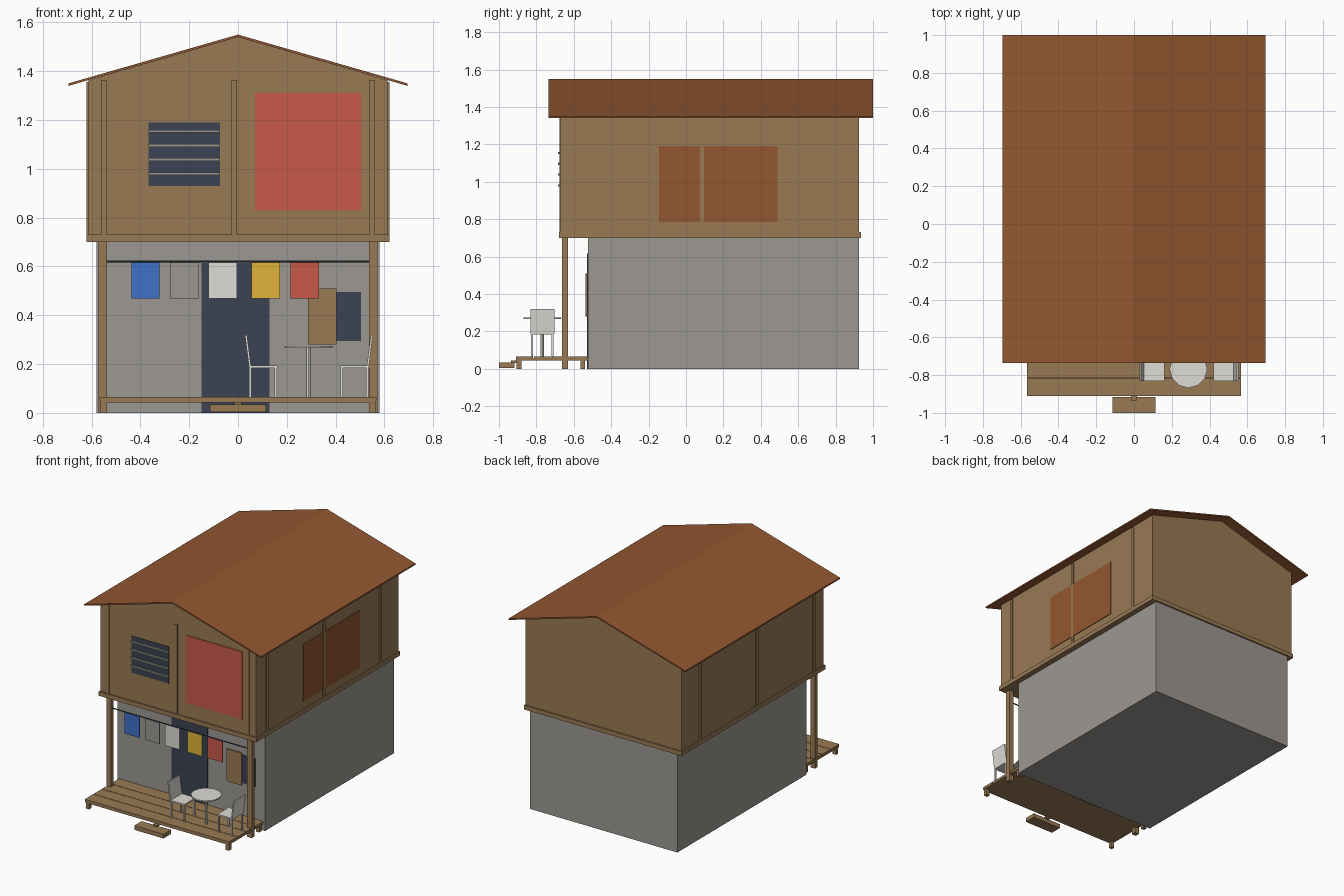
import bpy, bmesh, math
from mathutils import Matrix, Vector

if "Cube" in bpy.data.objects:
    bpy.data.objects.remove(bpy.data.objects["Cube"])


def material(name, hex_code):
    """Flat material from an sRGB hex colour."""
    rgb = [int(hex_code[i:i + 2], 16) / 255 for i in (0, 2, 4)]
    lin = [((c + 0.055) / 1.055) ** 2.4 for c in rgb] + [1]
    mat = bpy.data.materials.new(name)
    mat.use_nodes = True
    mat.diffuse_color = lin
    mat.node_tree.nodes["Principled BSDF"].inputs["Base Color"].default_value = lin
    return mat


wood = material("brown wood", "997a54")
rust = material("rust roof", "925730")
concrete = material("grey concrete", "9c9892")
navy = material("dark navy", "3b4252")
red = material("red cloth", "c85a49")
blue = material("blue cloth", "3e72c8")
yellow = material("yellow cloth", "e0b538")
white = material("off white", "dedcd5")


def finish(name, bm, mat):
    bmesh.ops.recalc_face_normals(bm, faces=bm.faces)
    mesh = bpy.data.meshes.new(name)
    bm.to_mesh(mesh)
    bm.free()
    mesh.materials.append(mat)
    obj = bpy.data.objects.new(name, mesh)
    bpy.context.collection.objects.link(obj)
    return obj


def box(name, x, y, z, mat):
    """Box from (min, max) ranges."""
    bm = bmesh.new()
    bmesh.ops.create_cube(bm, size=1)
    for v in bm.verts:
        v.co = Vector(r[0] if c < 0 else r[1] for c, r in zip(v.co, (x, y, z)))
    return finish(name, bm, mat)


def around(c, width):
    return (c - width / 2, c + width / 2)


def extrude_y(name, profile, y, mat):
    """Extrude an (x, z) outline along y."""
    bm = bmesh.new()
    face = bm.faces.new([bm.verts.new((px, y[0], pz)) for px, pz in profile])
    out = bmesh.ops.extrude_face_region(bm, geom=[face])
    verts = [g for g in out["geom"] if isinstance(g, bmesh.types.BMVert)]
    bmesh.ops.translate(bm, verts=verts, vec=(0, y[1] - y[0], 0))
    return finish(name, bm, mat)


def cylinder(name, centre, radius, height, sides, mat, axis="Z"):
    bm = bmesh.new()
    turn = Matrix.Rotation(math.pi / 2, 4, "Y") if axis == "X" else Matrix()
    bmesh.ops.create_cone(bm, cap_ends=True, segments=sides, radius1=radius,
                          radius2=radius, depth=height,
                          matrix=Matrix.Translation(centre) @ turn)
    return finish(name, bm, mat)


# Main volumes
box("ground_floor", (-0.58, 0.58), (-0.525, 0.925), (0, 0.7), concrete)
box("floor_band", (-0.62, 0.62), (-0.68, 0.935), (0.7, 0.73), wood)
extrude_y("upper_floor", [(-0.612, 0.72), (0.612, 0.72), (0.612, 1.363),
                          (0, 1.54), (-0.612, 1.363)], (-0.67, 0.925), wood)
extrude_y("roof", [(-0.695, 1.34), (0, 1.54), (0.695, 1.34),
                   (0.695, 1.35), (0, 1.55), (-0.695, 1.35)], (-0.735, 1), rust)

# Upper wall battens
for x in (-0.55, -0.015, 0.55):
    box("front_batten", around(x, 0.022), (-0.677, -0.665), (0.73, 1.365), wood)
for side in (-1, 1):
    for y in (-0.555, 0.085, 0.72):
        box("side_batten", sorted((side * 0.605, side * 0.62)), around(y, 0.022),
            (0.73, 1.355), wood)

# Upper openings
box("louvre_window", (-0.367, -0.073), (-0.674, -0.668), (0.93, 1.19), navy)
for i in range(4):
    box("louvre_slat", (-0.367, -0.073), (-0.684, -0.672),
        around(0.98 + i * 0.058, 0.012), concrete)
box("hanging_sheet", (0.07, 0.505), (-0.676, -0.668), (0.83, 1.31), red)
box("side_shutter", (0.61, 0.617), (-0.145, 0.49), (0.785, 1.19), rust)

# Ground floor openings
box("door", (-0.15, 0.13), (-0.53, -0.522), (0, 0.615), navy)
box("ground_window", (0.29, 0.505), (-0.529, -0.522), (0.295, 0.495), navy)
box("window_shutter", (0.287, 0.403), (-0.537, -0.528), (0.28, 0.51), wood)

# Porch deck, feet, posts and step
box("deck_base", (-0.565, 0.565), (-0.91, -0.525), (0.043, 0.058), wood)
for i in range(4):
    start = -0.91 + i * 0.0968
    box("deck_plank", (-0.567, 0.567), (start, start + 0.093), (0.05, 0.066), wood)
for side in (-1, 1):
    for y in (-0.892, -0.552):
        box("deck_foot", around(side * 0.55, 0.026), around(y, 0.026), (0, 0.045), wood)
    box("porch_post", around(side * 0.554, 0.036), around(-0.646, 0.032), (0, 0.7), wood)
box("step", (-0.115, 0.115), (-1, -0.917), (0.004, 0.034), wood)
box("step_cleat", around(0, 0.03), (-0.935, -0.9), (0.03, 0.045), wood)

# Washing line
cylinder("washing_line", (0, -0.646, 0.621), 0.004, 1.08, 8, navy, "X")
for x, mat in ((-0.379, blue), (-0.22, concrete), (-0.062, white),
               (0.114, yellow), (0.274, red)):
    box("hanging_cloth", around(x, 0.116), around(-0.646, 0.006), (0.468, 0.617), mat)

# Table
cylinder("table_top", (0.288, -0.768, 0.271), 0.1, 0.008, 12, white)
cylinder("table_leg", (0.288, -0.768, 0.168), 0.009, 0.205, 8, white)

# Chairs facing the table
for centre, facing in ((0.103, 1), (0.478, -1)):
    box("chair_seat", around(centre, 0.116), around(-0.768, 0.126), (0.184, 0.194), white)
    for dx in (-0.052, 0.052):
        for dy in (-0.055, 0.055):
            box("chair_leg", around(centre + dx, 0.01), around(-0.768 + dy, 0.01),
                (0.065, 0.188), white)
    back = [(-0.058, 0.187), (-0.049, 0.187), (-0.066, 0.32), (-0.075, 0.32)]
    extrude_y("chair_back", [(centre + facing * px, pz) for px, pz in back],
              around(-0.768, 0.128), white)
